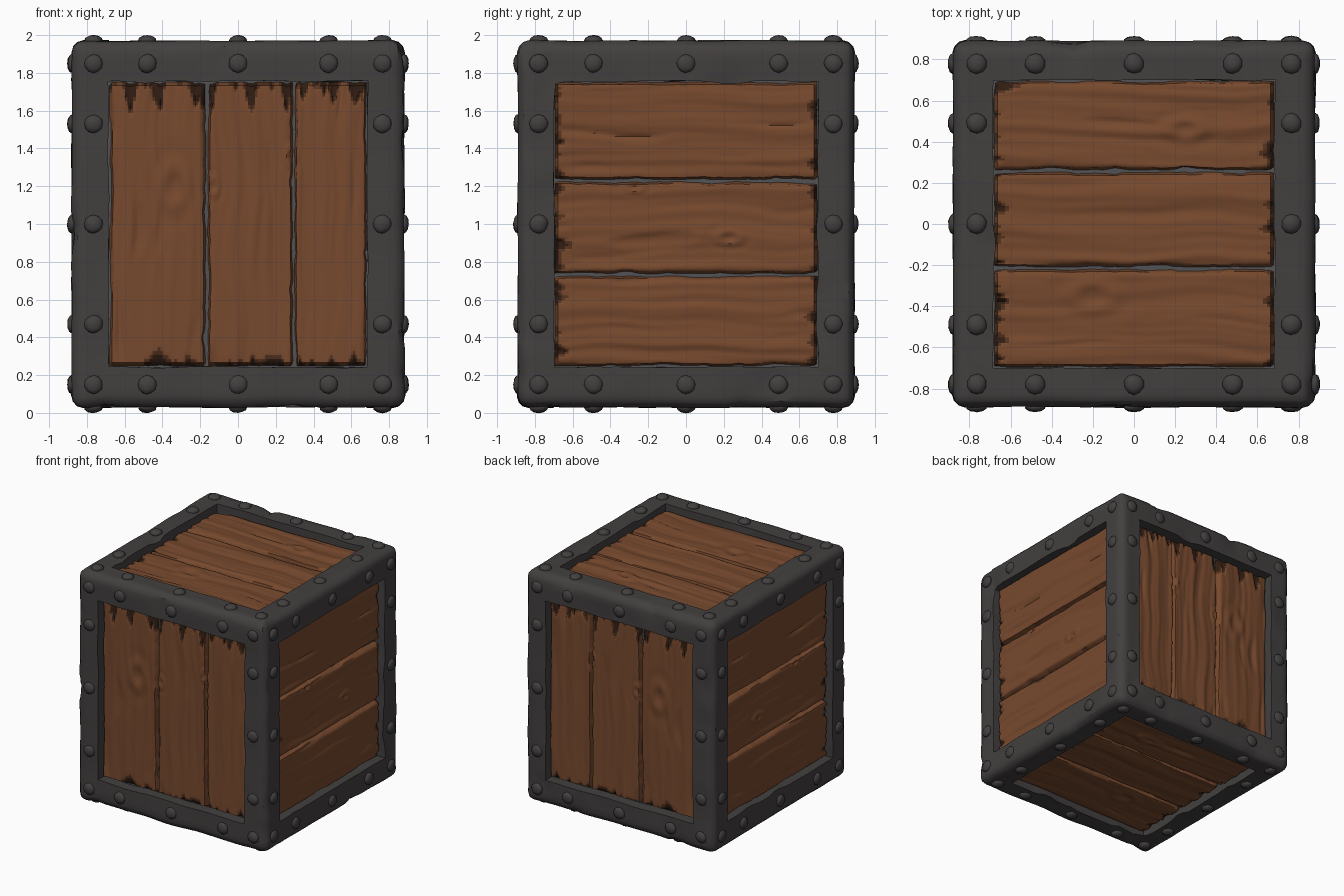
import bpy, bmesh, math
from mathutils import Vector, Matrix, noise

if "Cube" in bpy.data.objects:
    bpy.data.objects.remove(bpy.data.objects["Cube"], do_unlink=True)


def material(name, rgb):
    m = bpy.data.materials.new(name)
    m.use_nodes = True
    m.diffuse_color = (*rgb, 1)
    m.node_tree.nodes["Principled BSDF"].inputs["Base Color"].default_value = (*rgb, 1)
    return m


IRON = material("dark iron", (0.056, 0.050, 0.050))
GAP = material("grey backing", (0.085, 0.085, 0.09))
WOOD = material("brown wood", (0.185, 0.067, 0.027))
WORN = material("worn wood", (0.085, 0.031, 0.013))
BURNT = material("burnt wood", (0.03, 0.012, 0.006))

CENTRE = Vector((0, 0, 1))
OUTER = Vector((0.88, 0.89, 0.97))      # half size of the frame
OPEN = Vector((0.685, 0.70, 0.757))     # half size of the openings


def finish(bm, name, mats, angle=40):
    mesh = bpy.data.meshes.new(name)
    bm.to_mesh(mesh)
    bm.free()
    for m in mats:
        mesh.materials.append(m)
    mesh.shade_smooth()
    mesh.set_sharp_from_angle(angle=math.radians(angle))
    ob = bpy.data.objects.new(name, mesh)
    ob.location = CENTRE
    bpy.context.collection.objects.link(ob)
    return ob


def build_frame():
    bm = bmesh.new()
    bmesh.ops.create_cube(bm, size=2)
    bmesh.ops.scale(bm, vec=OUTER, verts=bm.verts)
    rim = list(bm.edges)
    panels = list(bm.faces)
    # Recessed panel on every side
    bmesh.ops.inset_individual(bm, faces=panels, thickness=0.2)
    for f in panels:
        f.normal_update()
        n = f.normal.copy()
        for v in f.verts:
            for a in range(3):
                if abs(n[a]) < 0.5:
                    v.co[a] = math.copysign(OPEN[a], v.co[a])
        f.material_index = 1
        floor = bmesh.ops.extrude_discrete_faces(bm, faces=[f])["faces"][0]
        floor.material_index = 1
        bmesh.ops.translate(bm, vec=n * -0.09, verts=floor.verts)
    for f in bm.faces:
        if f.material_index == 1 and max(abs(f.calc_center_median()[a]) / OUTER[a] for a in range(3)) > 0.93:
            f.material_index = 0
    bmesh.ops.bevel(bm, geom=[e for e in rim if e.is_valid], offset=0.06,
                    segments=3, profile=0.5, affect='EDGES')
    # Even cuts, then hammered dents
    for a in range(3):
        n = Vector([float(i == a) for i in range(3)])
        for k in range(-12, 13):
            bmesh.ops.bisect_plane(bm, geom=bm.verts[:] + bm.edges[:] + bm.faces[:],
                                   plane_co=n * k * 0.072, plane_no=n)
    for v in bm.verts:
        p = v.co.copy()
        v.co += noise.noise_vector(p * 4) * 0.007
        dent = max(0, noise.noise(p * 5 + Vector((3, 7, 1))) - 0.35)
        v.co -= p.normalized() * dent * 0.07
    return finish(bm, "iron_frame", [IRON, GAP], 35)


def build_rivets():
    # Five by five border of domes on each side
    bm = bmesh.new()
    spots = [[-b, -a, 0, a, b] for a, b in ((0.48, 0.765), (0.49, 0.78), (0.53, 0.85))]
    for axis in range(3):
        i, j = [a for a in range(3) if a != axis]
        flat = Vector((0.05, 0.05, 0.05))
        flat[axis] = 0.03 if axis == 2 else 0.024
        for side in (-1, 1):
            for r in range(5):
                for c in range(5):
                    if r not in (0, 4) and c not in (0, 4):
                        continue
                    p = Vector()
                    p[axis] = side * OUTER[axis]
                    p[i], p[j] = spots[i][r], spots[j][c]
                    bmesh.ops.create_icosphere(
                        bm, subdivisions=2, radius=1,
                        matrix=Matrix.Translation(p) @ Matrix.Diagonal((*flat, 1)))
    for v in bm.verts:
        v.co += noise.noise_vector(v.co * 18) * 0.004
    return finish(bm, "rivets", [IRON], 60)


def build_plank(name, axes, side, u0, u1, ends, knots, seed):
    """Plank with grain along v, mirrored to the opposite side of the crate."""
    ua, va, wa = axes
    length = OPEN[va]
    bm = bmesh.new()
    bmesh.ops.create_grid(bm, x_segments=36, y_segments=72, size=1)

    def spike(u, end):
        # Length of the splintered streak at this end of the plank
        n = noise.noise(Vector((u * 17, end * 5, seed)))
        fine = noise.noise(Vector((u * 45, end * 9, seed)))
        weight = ends[0] if end < 0 else ends[1]
        return max(0.0, weight * (0.3 + 1.1 * n + 0.6 * fine))

    streak = {}
    for v in bm.verts:
        s, t = v.co.x, v.co.y
        edge = abs(s) > 0.999 or abs(t) > 0.999
        u = (u0 + u1) / 2 + s * (u1 - u0) / 2
        w = t * length
        gap = 0.004 + 0.018 * max(0, noise.noise(Vector((s * 3, w * 5, seed))))
        gap += 0.012 * max(0, noise.noise(Vector((s * 2, w * 16, seed))))
        end = math.copysign(1, t)
        near = (1 - abs(t)) * length
        sp = spike(u, end)
        streak[v] = sp - near
        # Grain ridges that bend slowly along the plank
        bend = 0.05 * noise.noise(Vector((u * 2, w * 2.2, seed)))
        h = 0.010 * noise.noise(Vector(((u + bend) * 12, w * 0.9, seed)))
        h += 0.006 * noise.noise(Vector(((u + bend) * 30, w * 1.3, seed + 4)))
        crack = noise.noise(Vector(((u + bend) * 16, w * 1.8, seed + 9)))
        h -= 0.045 * max(0, crack - 0.42)
        h -= 0.018 * min(1, max(0, streak[v]) / 0.06)
        for ku, kw, size in knots:
            d = math.hypot((u - ku) / size, (w - kw) / (size * 1.7))
            h += 0.010 * math.cos(d * 4 + 2.6) * math.exp(-d * d / 2)
        h -= 0.010 * max(0, abs(s) - 0.88) / 0.12
        p = Vector()
        p[ua] = u - math.copysign(gap, s) * abs(s) ** 8
        p[va] = w - end * (0.004 + 0.10 * max(0, sp - 0.08)) * abs(t) ** 20
        p[wa] = side * (OUTER[wa] - (0.095 if edge else 0.045 - h))
        v.co = p
    for f in bm.faces:
        depth = sum(streak[v] for v in f.verts) / 4
        f.material_index = 2 if depth > 0.025 else 1 if depth > 0 else 0
    bm.normal_update()
    if sum(f.normal[wa] for f in bm.faces) * side < 0:
        bmesh.ops.reverse_faces(bm, faces=bm.faces)
    ob = finish(bm, name, [WOOD, WORN, BURNT], 50)
    mirror = ob.modifiers.new("opposite side", 'MIRROR')
    mirror.use_axis = [a == wa for a in range(3)]
    mirror.use_mirror_merge = False


build_frame()
build_rivets()

# name, axes (across, along, out), facing, seams, streak length at each end, knots
SIDES = [
    ("upright_plank", (0, 2, 1), -1, (-0.165, 0.295), (0.09, 0.2),
     [(-0.34, 0.2, 0.07), (-0.13, 0.2, 0.03), (0.28, 0.36, 0.03)]),
    ("side_plank", (2, 1, 0), 1, (-0.27, 0.23), (0.09, 0.07),
     [(-0.07, 0.23, 0.04), (0.2, -0.27, 0.03)]),
    ("lid_plank", (1, 0, 2), 1, (-0.215, 0.257), (0.11, 0.07),
     [(0.46, 0.25, 0.055), (-0.35, -0.2, 0.07)]),
]
for k, (name, axes, side, seams, ends, knots) in enumerate(SIDES):
    half = OPEN[axes[0]]
    cuts = (-half, *seams, half)
    for i in range(3):
        build_plank(f"{name}_{i + 1}", axes, side, cuts[i], cuts[i + 1],
                    ends, knots, 3.7 * k + 1.3 * i + 0.5)
